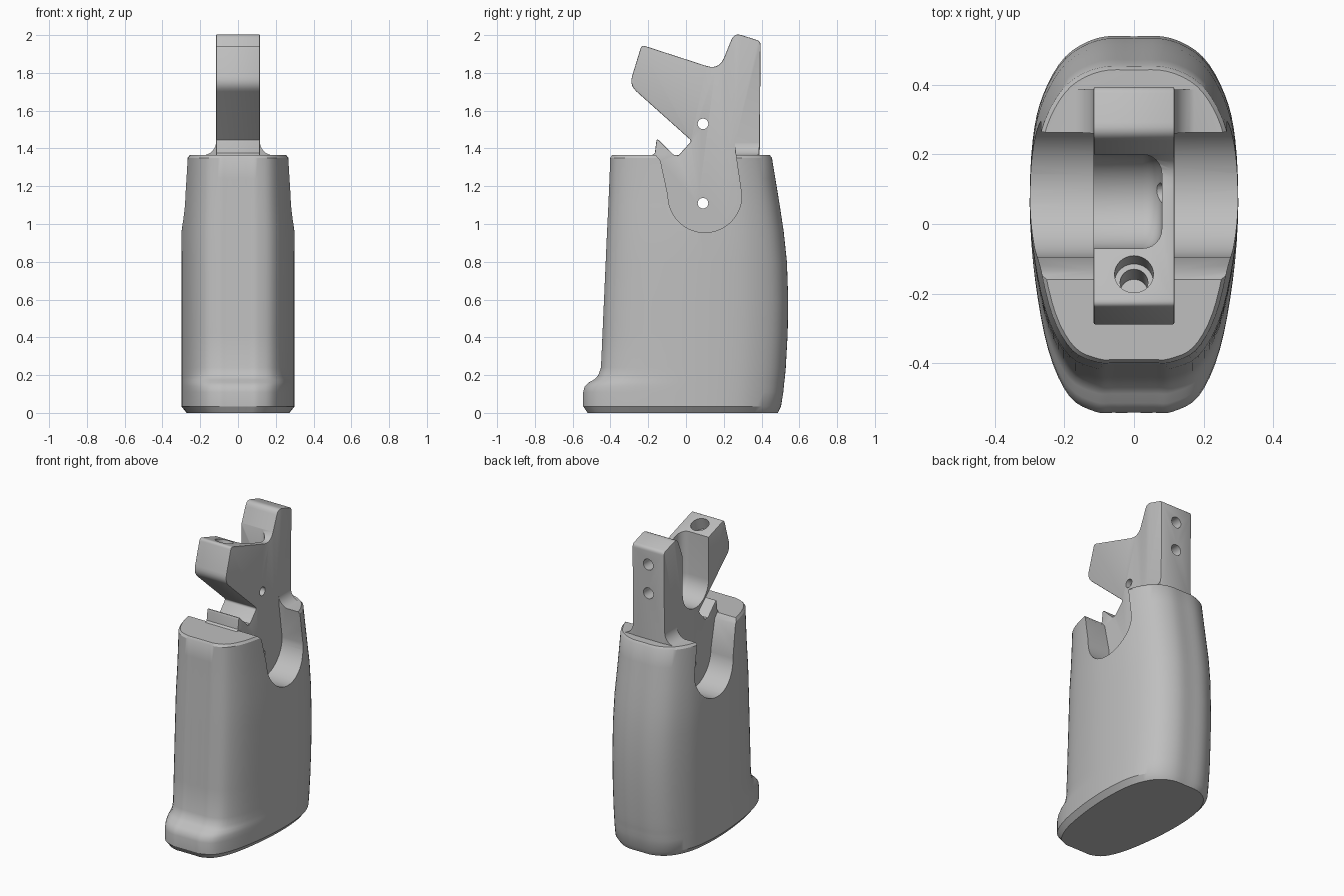
import bpy, bmesh, math
from mathutils import Vector, Matrix

cube = bpy.data.objects.get("Cube")
if cube:
    bpy.data.objects.remove(cube, do_unlink=True)

grey = bpy.data.materials.new("plain grey")
grey.use_nodes = True
colour = (0.52, 0.52, 0.52, 1)
grey.diffuse_color = colour
grey.node_tree.nodes["Principled BSDF"].inputs["Base Color"].default_value = colour


def make(name, bm):
    bmesh.ops.recalc_face_normals(bm, faces=bm.faces)
    mesh = bpy.data.meshes.new(name)
    bm.to_mesh(mesh)
    bm.free()
    mesh.materials.append(grey)
    ob = bpy.data.objects.new(name, mesh)
    bpy.context.collection.objects.link(ob)
    return ob


def activate(ob):
    bpy.ops.object.select_all(action="DESELECT")
    ob.select_set(True)
    bpy.context.view_layer.objects.active = ob


def combine(ob, other, operation):
    """Boolean with another object, which is then removed."""
    mod = ob.modifiers.new("combine", "BOOLEAN")
    mod.operation, mod.solver, mod.object = operation, "EXACT", other
    activate(ob)
    bpy.ops.object.modifier_apply(modifier=mod.name)
    bpy.data.objects.remove(other, do_unlink=True)


def rounded(points, steps=5):
    """Profile of (u, v, corner size) points with softened corners."""
    out = []
    for i, (u, v, r) in enumerate(points):
        p = Vector((u, v))
        if not r:
            out.append(p)
            continue
        a = p + (Vector(points[i - 1][:2]) - p).normalized() * r
        b = p + (Vector(points[(i + 1) % len(points)][:2]) - p).normalized() * r
        for k in range(steps + 1):
            t = k / steps
            out.append(a * (1 - t) ** 2 + p * 2 * t * (1 - t) + b * t * t)
    return out


def prism(name, profile, axis, lo, hi, soft=0):
    """Extrude a profile along x or y; soft rounds the rim of the hi end."""
    bm = bmesh.new()
    place = (lambda d, u, v: (d, u, v)) if axis == "x" else (lambda d, u, v: (u, d, v))
    ends = [[bm.verts.new(place(d, u, v)) for u, v in profile] for d in (lo, hi)]
    n = len(profile)
    for i in range(n):
        j = (i + 1) % n
        bm.faces.new((ends[0][i], ends[0][j], ends[1][j], ends[1][i]))
    bm.faces.new(ends[0])
    cap = bm.faces.new(ends[1])
    if soft:
        bmesh.ops.recalc_face_normals(bm, faces=bm.faces)
        bmesh.ops.bevel(bm, geom=list(cap.edges), offset=soft, segments=6,
                        profile=0.5, affect="EDGES")
    return make(name, bm)


def drill(ob, centre, radius, length, direction):
    bm = bmesh.new()
    turn = Vector(direction).to_track_quat("Z", "Y").to_matrix().to_4x4()
    bmesh.ops.create_cone(bm, cap_ends=True, segments=32, radius1=radius, radius2=radius,
                          depth=length, matrix=Matrix.Translation(centre) @ turn)
    combine(ob, make("drill", bm), "DIFFERENCE")


# Grip body: one half outline, scaled at each level and lofted
FRONT = [(0, 1), (.2, 1), (.37, .995), (.62, .92), (.82, .7), (.95, .35), (1, 0)]
BACK = [(.97, .4), (.87, .66), (.66, .88), (.35, .99), (0, 1)]


def outline(width, front, back):
    mid = 0.05
    half = [Vector((x * width, mid + t * (front - mid))) for x, t in FRONT]
    half += [Vector((x * width, mid + t * (back - mid))) for x, t in BACK]
    loop = half + [Vector((-p.x, p.y)) for p in half[-2:0:-1]]
    n, out = len(loop), []
    for i in range(n):
        a, b, c, d = (loop[(i + k) % n] for k in (-1, 0, 1, 2))
        for k in range(4):
            t = k / 4
            out.append(b + (c - a) * t / 2 + (2 * a - 5 * b + 4 * c - d) * t ** 2 / 2
                       + (3 * b - a - 3 * c + d) * t ** 3 / 2)
    return out


# Height, half width, front y, back y
LEVELS = [(0, .272, -.52, .485), (.035, .3, -.543, .502), (.11, .3, -.543, .514),
          (.14, .3, -.535, .517), (.16, .3, -.515, .519), (.175, .3, -.488, .521),
          (.195, .3, -.465, .523), (.24, .3, -.449, .527), (.42, .3, -.441, .537),
          (.6, .3, -.433, .54), (.8, .3, -.424, .533), (.96, .299, -.417, .516),
          (1.1, .292, -.41, .495), (1.24, .288, -.404, .472), (1.35, .286, -.4, .454),
          (1.365, .275, -.39, .443)]
bm = bmesh.new()
rings = [[bm.verts.new((p.x, p.y, z)) for p in outline(w, f, b)] for z, w, f, b in LEVELS]
for low, high in zip(rings, rings[1:]):
    for i in range(len(low)):
        j = (i + 1) % len(low)
        bm.faces.new((low[i], low[j], high[j], high[i]))
bm.faces.new(rings[0])
bm.faces.new(rings[-1])
grip = make("grip_body", bm)

# Concave flares between the post and the shoulder
for side in (-1, 1):
    arc = [(.19 - .075 * math.cos(a), 1.44 - .077 * math.sin(a))
           for a in (math.pi / 2 * k / 8 for k in range(9))]
    shape = [(.06, 1.44)] + arc + [(.19, 1.3), (.06, 1.3)]
    combine(grip, prism("flare", [(side * u, v) for u, v in shape], "y", .235, .387), "UNION")

# U-shaped recess on each side
recess = [(.1 + .195 * math.cos(a), 1.15 + .195 * math.sin(a))
          for a in (math.pi + math.pi * k / 28 for k in range(29))]
recess += [(.263, 1.37), (.25, 1.6), (-.19, 1.6), (-.16, 1.365), (-.135, 1.335)]
for side in (-1, 1):
    combine(grip, prism("recess", recess, "x", side * .114, side * .5), "DIFFERENCE")

# Central plate with post, front block and small hook
plate_shape = rounded([
    (-.235, 1.948, .02), (.175, 1.815, .07), (.255, 2.012, .04), (.395, 1.968, .02),
    (.39, 1.34, 0), (.38, .9, 0), (-.19, .9, 0), (-.185, 1.36, 0), (-.165, 1.375, 0),
    (-.155, 1.455, .02), (-.05, 1.352, .025), (.03, 1.44, .015), (-.3, 1.735, .05)])
plate = prism("plate", plate_shape, "x", -.116, .116)
bevel = plate.modifiers.new("soft edges", "BEVEL")
bevel.width, bevel.segments, bevel.limit_method = .009, 2, "ANGLE"
bevel.angle_limit = math.radians(50)
activate(plate)
bpy.ops.object.modifier_apply(modifier=bevel.name)
combine(grip, plate, "UNION")

# Rounded hollow in the plate, open to one side and above
hollow = [(.065 + .135 * math.cos(a), 1.615 + .135 * math.sin(a))
          for a in (math.pi + math.pi * k / 20 for k in range(21))]
hollow += [(.2, 2.3), (-.07, 2.3)]
combine(grip, prism("hollow", hollow, "x", -.3, .08, soft=.055), "DIFFERENCE")

# Pin holes, rear screw holes and the stepped hole in the front block
for z in (1.11, 1.53):
    drill(grip, (0, .09, z), .028, .5, (1, 0, 0))
for z in (1.67, 1.86):
    drill(grip, (0, .38, z), .036, .2, (0, 1, 0))
slope = Vector((0, .292, .956))
mouth = Vector((0, -.145, 1.917))
drill(grip, mouth, .056, .16, slope)
drill(grip, mouth - slope * .1, .04, .16, slope)

activate(grip)
bpy.ops.object.shade_smooth_by_angle(angle=math.radians(32))
